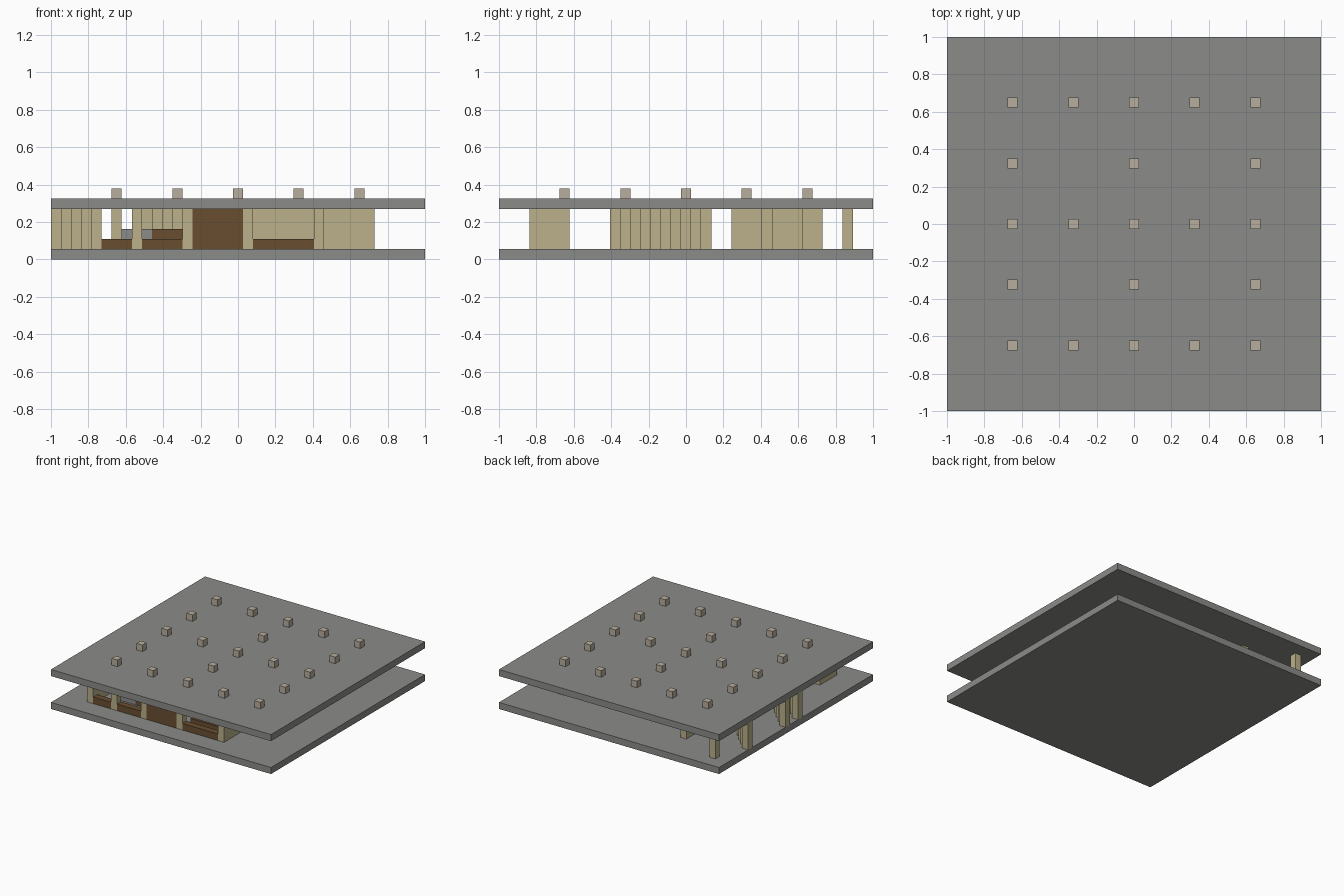
import bpy
import bmesh
from mathutils import Matrix, Vector

cube = bpy.data.objects.get("Cube")
if cube:
    bpy.data.objects.remove(cube, do_unlink=True)

N = 37          # cells along each side
U = 2 / N       # size of one cell


def material(name, rgb):
    m = bpy.data.materials.new(name)
    m.use_nodes = True
    col = (*rgb, 1)
    m.diffuse_color = col
    m.node_tree.nodes["Principled BSDF"].inputs["Base Color"].default_value = col
    return m


STONE = material("grey stone", (0.26, 0.26, 0.25))
SAND = material("sand wall", (0.50, 0.44, 0.26))
WOOD = material("dark wood", (0.14, 0.076, 0.03))
LAMP = material("pale lamp", (0.47, 0.42, 0.34))


def build(name, mat, boxes):
    """One object from boxes given as inclusive cell ranges (x0, x1, y0, y1, z0, z1)."""
    bm = bmesh.new()
    for x0, x1, y0, y1, z0, z1 in boxes:
        lo = Vector((x0, y0, z0))
        hi = Vector((x1 + 1, y1 + 1, z1 + 1))
        mid = (lo + hi) / 2 - Vector((N / 2, N / 2, 0))
        size = (hi - lo) * U
        bmesh.ops.create_cube(
            bm, size=1, matrix=Matrix.Translation(mid * U) @ Matrix.Diagonal((*size, 1)))
    me = bpy.data.meshes.new(name)
    bm.to_mesh(me)
    bm.free()
    me.materials.append(mat)
    ob = bpy.data.objects.new(name, me)
    bpy.context.collection.objects.link(ob)
    return ob


def wall(x0, x1, y0, y1):
    return (x0, x1, y0, y1, 1, 4)


def diagonal(x, y, count):
    """Stepped wall running inward and toward the front."""
    return [wall(x + i, x + i, y - i, y - i) for i in range(count)]


# Floor and roof slabs
last = N - 1
build("floor", STONE, [(0, last, 0, last, 0, 0)])
build("roof", STONE, [(0, last, 0, last, 5, 5)])

# Lamps on the roof: full rows alternate with rows of three
lamps = []
for j in range(-2, 3):
    for i in range(-2, 3):
        if j % 2 == 0 or i % 2 == 0:
            x, y = 18 + 6 * i, 18 + 6 * j
            lamps.append((x, x, y, y, 6, 6))
build("roof_lamps", LAMP, lamps)

# Front facade: pillars, end walls, low counters and the tall door
build("facade_pillars", SAND, [wall(x, x, 3, 3) for x in (8, 13, 19)])
build("facade_end_walls", SAND, [wall(x, x, 3, 6) for x in (4, 26)])
build("counters", WOOD, [(a, b, 3, 3, 1, 1) for a, b in ((5, 7), (9, 12), (20, 25))])
build("door", WOOD, [wall(14, 18, 3, 3)])
build("wood_bench", WOOD, [(10, 12, 6, 6, 1, 2)])
build("stone_bench", STONE, [(7, 9, 6, 6, 1, 2)])
build("inner_counter", WOOD, [(20, 25, 5, 5, 1, 1)])

# Diagonal passages from the side and the inner slanted wall
build("passage_walls", SAND, diagonal(0, 20, 5) + diagonal(0, 17, 5))
build("back_passage_wall", SAND, diagonal(0, 29, 4))
build("slanted_wall", SAND, diagonal(8, 15, 5))

# Rear room
build("rear_room", SAND, [wall(20, 31, 23, 23), wall(31, 31, 24, 25),
                          wall(30, 30, 26, 26), wall(31, 31, 27, 29)])

# Free standing posts
build("posts", SAND, [wall(2, 2, 34, 34), wall(9, 9, 30, 31), wall(6, 6, 26, 26)])
